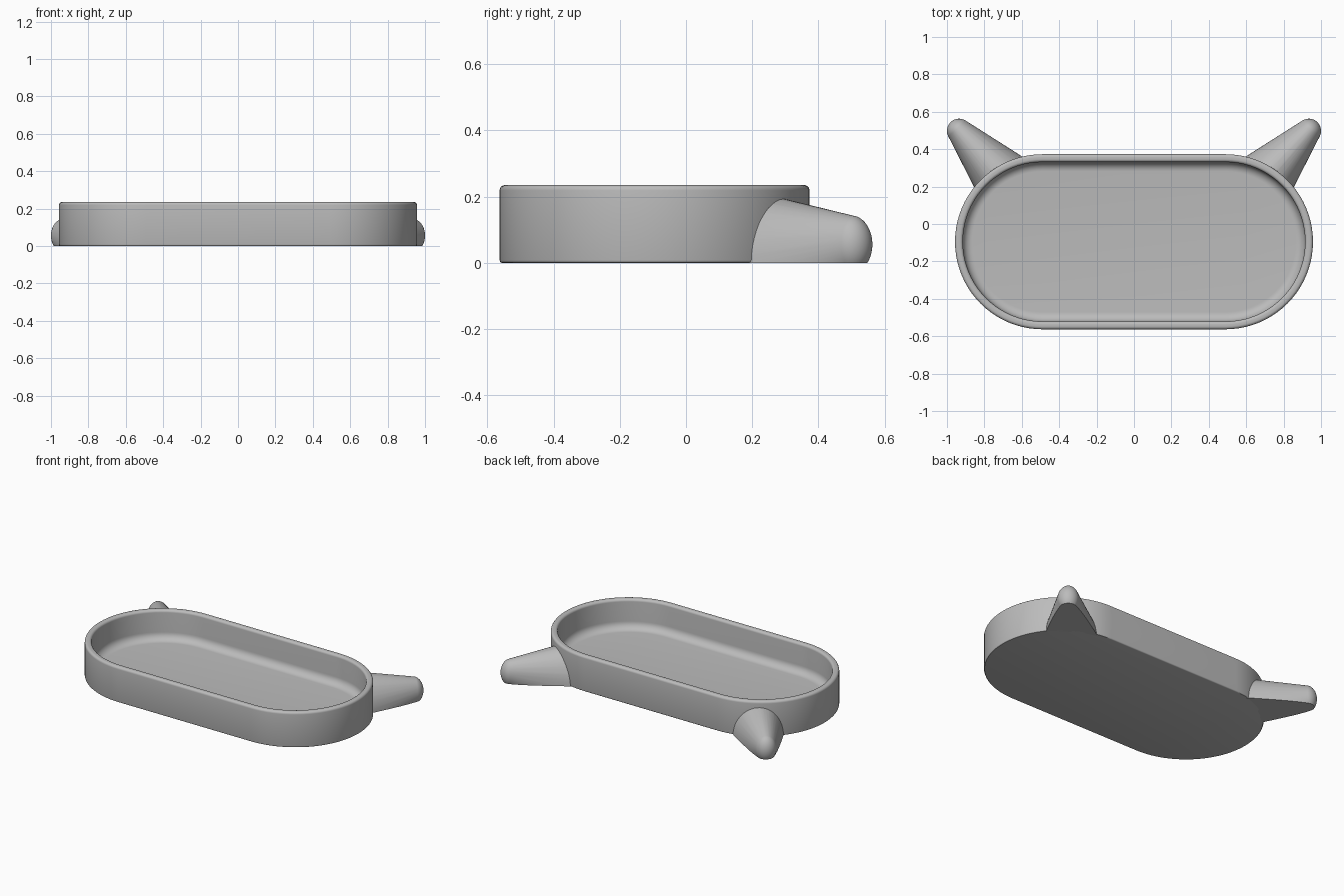
import bpy, bmesh
from math import pi, sin, cos, tan, radians

if "Cube" in bpy.data.objects:
    bpy.data.objects.remove(bpy.data.objects["Cube"])

grey = bpy.data.materials.new("plain grey")
grey.use_nodes = True
grey.diffuse_color = (0.5, 0.5, 0.5, 1)
grey.node_tree.nodes["Principled BSDF"].inputs["Base Color"].default_value = grey.diffuse_color

RADIUS, HALF_STRAIGHT, CENTRE_Y, HEIGHT = 0.468, 0.489, -0.095, 0.235
WALL, FLOOR = 0.042, 0.04


def skin(name, rings, floor_cut=False):
    """Bridge a list of equal closed rings and cap both ends."""
    bm = bmesh.new()
    loops = [[bm.verts.new(p) for p in ring] for ring in rings]
    n = len(loops[0])
    for a, b in zip(loops, loops[1:]):
        for i in range(n):
            j = (i + 1) % n
            bm.faces.new((a[i], a[j], b[j], b[i]))
    bm.faces.new(loops[0])
    bm.faces.new(loops[-1])
    if floor_cut:
        geom = bm.verts[:] + bm.edges[:] + bm.faces[:]
        bmesh.ops.bisect_plane(bm, geom=geom, plane_co=(0, 0, 0),
                               plane_no=(0, 0, 1), clear_inner=True)
        bmesh.ops.holes_fill(bm, edges=[e for e in bm.edges if e.is_boundary])
    bmesh.ops.recalc_face_normals(bm, faces=bm.faces)
    mesh = bpy.data.meshes.new(name)
    bm.to_mesh(mesh)
    bm.free()
    mesh.materials.append(grey)
    obj = bpy.data.objects.new(name, mesh)
    bpy.context.collection.objects.link(obj)
    return obj


def stadium(inset, z, steps=40):
    """Ring with two straight sides and two round ends."""
    ring = []
    for side, start in ((1, -pi / 2), (-1, pi / 2)):
        for i in range(steps + 1):
            a = start + pi * i / steps
            r = RADIUS - inset
            ring.append((side * HALF_STRAIGHT + r * cos(a), CENTRE_Y + r * sin(a), z))
    return ring


def arc(cx, cz, r, a0, a1, steps=6):
    """Profile arc in inset and height, angles in degrees."""
    angles = [radians(a0 + (a1 - a0) * i / steps) for i in range(steps + 1)]
    return [(cx + r * cos(a), cz + r * sin(a)) for a in angles]


def finish(obj):
    bpy.ops.object.select_all(action="DESELECT")
    obj.select_set(True)
    bpy.context.view_layer.objects.active = obj
    for mod in list(obj.modifiers):
        bpy.ops.object.modifier_apply(modifier=mod.name)
    bpy.ops.object.shade_smooth_by_angle(angle=radians(30))


# Tray: outer wall, rounded rim, inner wall, floor fillet
edge, rim, fillet = 0.008, 0.016, 0.05
profile = (arc(edge, edge, edge, 270, 180, 3)
           + arc(rim, HEIGHT - rim, rim, 180, 90)
           + arc(WALL - rim, HEIGHT - rim, rim, 90, 0)
           + arc(WALL + fillet, FLOOR + fillet, fillet, 180, 270, 8))
finish(skin("tray", [stadium(x, z) for x, z in profile]))

# Hidden cutter that keeps the horns out of the tray's hollow
cutter = skin("horn_cutter", [stadium(0.02, -1), stadium(0.02, 1)])
cutter.hide_render = True

# Horns: round-tipped tapering cones, cut flat at the bottom
TAPER, TIP, STRETCH = radians(15.3), 0.065, 1.35
HEADING = radians(47.7)


def horn_ring(side, along, r, steps=48):
    cz = 0.056 + 0.2 * min(along, 0)
    ring = []
    for i in range(steps):
        a = 2 * pi * i / steps
        across = r * cos(a)
        x = 0.935 + along * cos(HEADING) - across * sin(HEADING)
        y = 0.498 + along * sin(HEADING) + across * cos(HEADING)
        ring.append((side * x, y, cz + STRETCH * r * sin(a)))
    return ring


for name, side in (("left_horn", 1), ("right_horn", -1)):
    back = -0.36
    base_r = TIP / cos(TAPER) - back * tan(TAPER)
    rings = [horn_ring(side, back, base_r)]
    for i in range(13):
        a = TAPER + (radians(88) - TAPER) * i / 12
        rings.append(horn_ring(side, TIP * sin(a), TIP * cos(a)))
    horn = skin(name, rings, floor_cut=True)
    cut = horn.modifiers.new("cut", "BOOLEAN")
    cut.operation, cut.object, cut.solver = "DIFFERENCE", cutter, "EXACT"
    finish(horn)

bpy.data.objects.remove(cutter)
